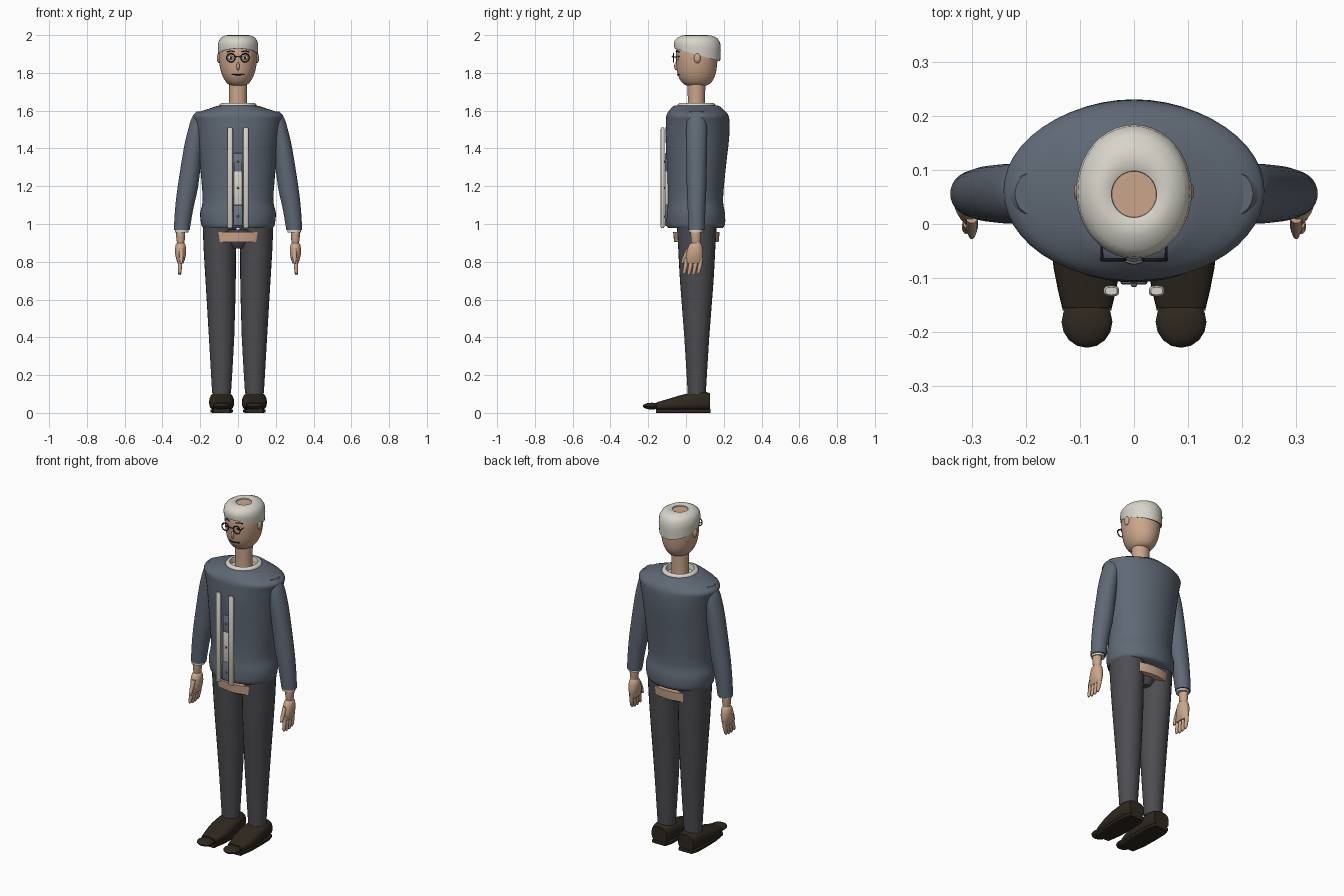
import bpy, bmesh, math
from mathutils import Vector

cube = bpy.data.objects.get("Cube")
if cube:
    bpy.data.objects.remove(cube, do_unlink=True)


def material(name, r, g, b):
    m = bpy.data.materials.new(name)
    m.use_nodes = True
    m.diffuse_color = (r, g, b, 1)
    bsdf = next(n for n in m.node_tree.nodes if n.type == 'BSDF_PRINCIPLED')
    bsdf.inputs["Base Color"].default_value = (r, g, b, 1)
    bsdf.inputs["Roughness"].default_value = 0.7
    return m


SKIN = material("skin", .60, .38, .26)
HAIR = material("off white", .68, .66, .59)
SWEATER = material("slate sweater", .115, .14, .178)
PLATE = material("light slate", .16, .19, .24)
TROUSERS = material("charcoal trousers", .075, .072, .082)
SHOE = material("dark brown shoe", .028, .021, .013)
BLACK = material("black", .012, .012, .013)
METAL = material("grey metal", .12, .12, .13)


def finish(name, bm, mat, angle=50):
    bmesh.ops.recalc_face_normals(bm, faces=bm.faces)
    mesh = bpy.data.meshes.new(name)
    bm.to_mesh(mesh)
    bm.free()
    mesh.materials.append(mat)
    ob = bpy.data.objects.new(name, mesh)
    bpy.context.collection.objects.link(ob)
    bpy.ops.object.select_all(action='DESELECT')
    ob.select_set(True)
    bpy.context.view_layer.objects.active = ob
    bpy.ops.object.shade_smooth_by_angle(angle=math.radians(angle))
    return ob


def smooth_rings(rings, steps):
    """Catmull-Rom interpolation of ring parameters."""
    out = []
    for i in range(len(rings) - 1):
        a, b, c, d = (rings[max(0, min(len(rings) - 1, i + k))] for k in (-1, 0, 1, 2))
        for s in range(steps):
            t = s / steps
            out.append([q + .5 * t * (r - p + t * (2*p - 5*q + 4*r - w + t * (3*(q - r) + w - p)))
                        for p, q, r, w in zip(a, b, c, d)])
    return out + [list(rings[-1])]


def loft(name, rings, mat, seg=32, steps=1, along_y=False, power=1, tilts=None):
    """Skin ellipses (x, y, z, radius, other radius) stacked in z, or along y."""
    bm = bmesh.new()
    loops = []
    for n, (x, y, z, ra, rb) in enumerate(smooth_rings(rings, steps)):
        loop = []
        for i in range(seg):
            a = 2 * math.pi * i / seg
            u, v = (math.copysign(abs(f) ** power, f) for f in (math.cos(a), math.sin(a)))
            tilt = tilts[n] * v * rb if tilts else 0
            co = (x + u * ra, y, z + v * rb) if along_y else (x + u * ra, y + v * rb, z + tilt)
            loop.append(bm.verts.new(co))
        loops.append(loop)
    for lo, hi in zip(loops, loops[1:]):
        for i in range(seg):
            j = (i + 1) % seg
            bm.faces.new((lo[i], lo[j], hi[j], hi[i]))
    bm.faces.new(loops[0])
    bm.faces.new(loops[-1])
    return finish(name, bm, mat)


def ball(name, loc, size, mat, seg=20):
    bm = bmesh.new()
    bmesh.ops.create_uvsphere(bm, u_segments=seg, v_segments=seg // 2, radius=1)
    for v in bm.verts:
        v.co = Vector(loc) + Vector(a * b for a, b in zip(v.co, size))
    return finish(name, bm, mat)


def box(name, loc, size, mat, bevel=.004):
    bm = bmesh.new()
    bmesh.ops.create_cube(bm, size=1)
    for v in bm.verts:
        v.co = Vector(loc) + Vector(a * b for a, b in zip(v.co, size))
    bmesh.ops.bevel(bm, geom=bm.edges[:], offset=bevel, segments=2, affect='EDGES', profile=.5)
    return finish(name, bm, mat)


def wire(name, points, radius, mat, closed=False):
    cu = bpy.data.curves.new(name, 'CURVE')
    cu.dimensions = '3D'
    cu.bevel_depth = radius
    cu.bevel_resolution = 2
    cu.use_fill_caps = True
    sp = cu.splines.new('POLY')
    sp.points.add(len(points) - 1)
    for p, co in zip(sp.points, points):
        p.co = (*co, 1)
    sp.use_cyclic_u = closed
    cu.materials.append(mat)
    ob = bpy.data.objects.new(name, cu)
    bpy.context.collection.objects.link(ob)
    return ob


# Sweater body with open neckline
torso = [(.98, .185, .05, .145), (1.0, .195, .052, .155), (1.06, .2, .052, .154),
         (1.13, .187, .05, .146), (1.3, .2, .055, .156), (1.45, .215, .06, .168),
         (1.54, .232, .062, .168), (1.58, .236, .06, .162), (1.61, .155, .056, .137),
         (1.627, .1, .055, .115), (1.62, .078, .055, .085), (1.57, .06, .055, .06)]
loft("sweater", [(0, cy, z, rx, ry) for z, rx, cy, ry in torso], SWEATER, 48, 3)

# Collar ring
loft("collar", [(0, .055, 1.61, .098, .1), (0, .055, 1.632, .098, .1), (0, .055, 1.64, .09, .092),
                (0, .055, 1.64, .076, .078), (0, .055, 1.61, .07, .072)], HAIR, 40)

# Neck, head and hair
loft("neck", [(0, .055, 1.55, .052, .05), (0, .055, 1.66, .047, .045), (0, .055, 1.78, .05, .05)], SKIN)
loft("head", [(0, .055, 1.73, .025, .035), (0, .056, 1.742, .055, .07), (0, .056, 1.785, .083, .098),
              (0, .057, 1.85, .099, .108), (0, .058, 1.92, .1, .11), (0, .058, 1.965, .08, .085),
              (0, .056, 1.985, .045, .045)], SKIN, 36, 3)
loft("hair", [(0, .06, 1.90, .09, .1), (0, .06, 1.895, .104, .121), (0, .06, 1.935, .107, .124),
              (0, .06, 1.965, .104, .121), (0, .059, 1.985, .092, .106), (0, .057, 1.997, .072, .08),
              (0, .056, 2.0, .055, .058), (0, .055, 1.994, .042, .043), (0, .055, 1.975, .039, .041)],
     HAIR, 40, tilts=[-.28, -.28, -.12, -.04, 0, 0, 0, 0, 0])
loft("crown_skin", [(0, .055, 1.96, .041, .043), (0, .055, 1.988, .041, .043)], SKIN)

# Nose, mouth and glasses bridge
ball("nose", (0, -.052, 1.835), (.008, .011, .022), SKIN, 12)
wire("mouth", [(.034 * k / 3, -.044 + .008 * (k / 3) ** 2, 1.79 + .002 * abs(k / 3)) for k in range(-3, 4)],
     .0035, BLACK)
wire("glasses_bridge", [(-.017, -.068, 1.884), (0, -.073, 1.888), (.017, -.068, 1.884)], .003, METAL)

# Belt-line band and seat of the trousers
loft("hip_band", [(0, .055, .905, .175, .118), (0, .055, .957, .18, .123)], SKIN, 40)
loft("trouser_seat", [(0, .055, .87, .045, .06), (0, .055, .9, .07, .085), (0, .055, .97, .12, .1)], TROUSERS)

# Front placket, plates and buttons
box("shirt_placket", (0, -.1, 1.19), (.046, .024, .18), HAIR)
box("upper_plate", (0, -.1, 1.325), (.044, .022, .1), PLATE)
box("lower_plate", (0, -.1, 1.045), (.05, .024, .11), PLATE)
for z in (1.04, 1.19, 1.33):
    ball("button", (0, -.113, z), (.006, .004, .006), METAL, 10)

for s, side in ((1, "left"), (-1, "right")):
    # Sleeve, cuff and hand
    sleeve = [(.185, 1.595, .035, .04), (.2, 1.56, .045, .05), (.219, 1.5, .045, .055),
              (.237, 1.4, .05, .055), (.265, 1.2, .054, .052), (.285, 1.08, .048, .047), (.298, .967, .042, .042)]
    loft(side + "_sleeve", [(s * x, .056, z, a, b) for x, z, a, b in sleeve], SWEATER, 28, 3)
    loft(side + "_cuff", [(s * .298, .053, z, .036, .037) for z in (.955, .975)], HAIR, 24)
    hand = [(.052, .965, .025, .028), (.052, .915, .022, .026), (.052, .9, .019, .024),
            (.05, .89, .026, .034), (.047, .85, .03, .044), (.042, .81, .022, .046), (.04, .79, .014, .044)]
    loft(side + "_hand", [(s * .304, y, z, a, b) for y, z, a, b in hand], SKIN, 20, 2)
    for k in range(4):
        y = .003 + .025 * k
        tip = .745 - .006 * (k in (1, 2))
        loft(f"{side}_finger_{k + 1}", [(s * .305, y, .82, .012, .013), (s * .307, y - .004, .78, .011, .012),
                                       (s * .309, y - .012, tip, .009, .01),
                                       (s * .309, y - .014, tip - .01, .004, .005)], SKIN, 10)
    loft(side + "_thumb", [(s * .3, .015, .87, .012, .014), (s * .3, -.008, .82, .011, .012),
                           (s * .3, -.021, .79, .006, .007)], SKIN, 10)

    # Trouser leg, sock and shoe
    leg = [(.097, .99, .09, .105), (.096, .85, .085, .097), (.092, .7, .08, .089),
           (.087, .4, .067, .066), (.087, .105, .05, .048)]
    loft(side + "_trouser_leg", [(s * x, .057, z, a, b) for x, z, a, b in leg], TROUSERS, 28, 2)
    loft(side + "_sock", [(s * .087, .057, z, .046, .045) for z in (.08, .115)], HAIR, 24)
    shoe = [(.128, .058, .05, .045), (.09, .063, .06, .05), (.0, .056, .066, .045),
            (-.08, .045, .062, .033), (-.155, .036, .046, .02)]
    loft(side + "_shoe", [(s * .087, y, z, a, b) for y, z, a, b in shoe], SHOE, 24, 2, True, .7)
    sole = [(.13, .045), (.09, .058), (0, .06), (-.08, .058), (-.16, .045)]
    loft(side + "_sole", [(s * .087, y, .01, a, .01) for y, a in sole], SHOE, 20, 1, True, .3)
    ball(side + "_shoe_toe", (s * .087, -.181, .036), (.047, .048, .018), SHOE, 16)

    # Long strip hanging down the chest
    strip = [(.98, .012, .007), (.985, .0145, .01), (1.503, .0145, .01), (1.51, .011, .007)]
    loft(side + "_chest_strip", [(s * .042, -.124, z, a, b) for z, a, b in strip], HAIR, 16, power=.7)

    # Ear, eye, brow and glasses
    ball(side + "_ear", (s * .101, .06, 1.878), (.011, .018, .027), SKIN, 14)
    ball(side + "_eye", (s * .037, -.043, 1.88), (.016, .01, .011), HAIR, 14)
    ball(side + "_pupil", (s * .037, -.051, 1.88), (.006, .004, .006), BLACK, 10)
    wire(side + "_brow", [(s * .02, -.052, 1.912), (s * .04, -.047, 1.917), (s * .058, -.036, 1.91)], .003, BLACK)
    rim = [(s * .038 + .022 * math.cos(a), -.066, 1.88 + .022 * math.sin(a))
           for a in (math.pi * k / 12 for k in range(24))]
    wire(side + "_glasses_rim", rim, .003, BLACK, True)
    wire(side + "_glasses_hinge", [(s * .059, -.066, 1.884), (s * .06, -.035, 1.886)], .0025, BLACK)
